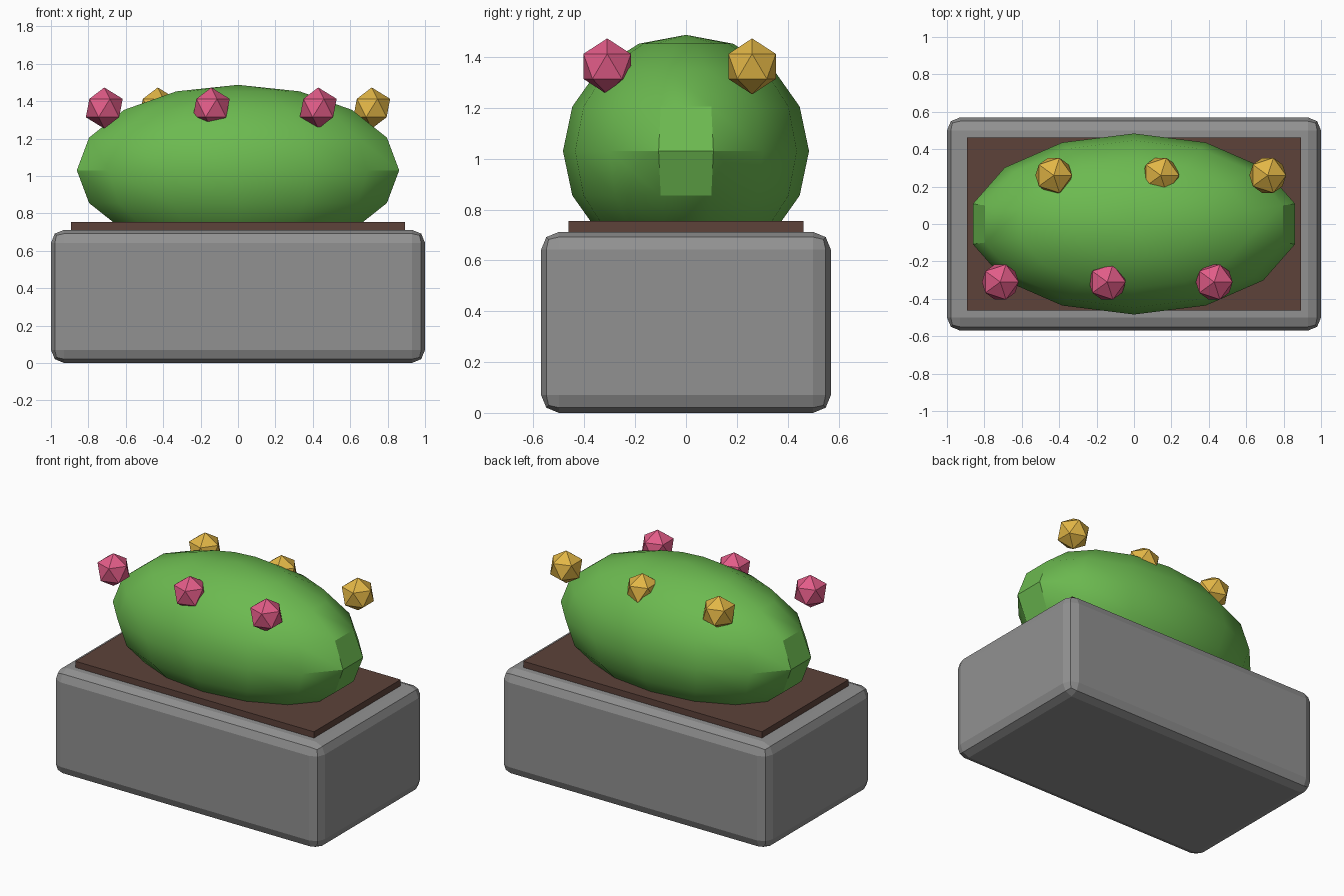
import bpy

if "Cube" in bpy.data.objects:
    bpy.data.objects.remove(bpy.data.objects["Cube"])


def material(name, r, g, b):
    """Flat colour from 0-255 sRGB values."""
    lin = [((c / 255 + 0.055) / 1.055) ** 2.4 for c in (r, g, b)]
    m = bpy.data.materials.new(name)
    m.diffuse_color = (*lin, 1)
    m.use_nodes = True
    m.node_tree.nodes["Principled BSDF"].inputs["Base Color"].default_value = m.diffuse_color
    return m


def finish(name, mat, scale=None):
    ob = bpy.context.object
    ob.name = name
    if scale:
        ob.scale = scale
        bpy.ops.object.transform_apply(location=False, rotation=False, scale=True)
    ob.data.materials.append(mat)
    return ob


def box(name, mat, size, z0):
    bpy.ops.mesh.primitive_cube_add(size=1, location=(0, 0, z0 + size[2] / 2))
    return finish(name, mat, size)


stone = material("stone grey", 145, 145, 145)
earth = material("soil brown", 93, 66, 58)
leaf = material("leaf green", 108, 186, 80)
pink = material("petal pink", 226, 92, 136)
yellow = material("petal yellow", 226, 182, 70)

# Stone planter with rounded edges
planter = box("planter", stone, (2.0, 1.14, 0.712), 0)
bev = planter.modifiers.new("rounded edges", 'BEVEL')
bev.width = 0.07
bev.segments = 2

# Soil slab on top
box("soil", earth, (1.786, 0.926, 0.10), 0.654)

# Bush
bpy.ops.mesh.primitive_uv_sphere_add(segments=14, ring_count=8, radius=1,
                                     location=(0, 0, 1.03))
finish("bush", leaf, (0.884, 0.484, 0.457))
bpy.ops.object.shade_smooth_by_angle()

# Blossoms alternating between the front and back rows
for i in range(6):
    front = i % 2 == 0
    bpy.ops.mesh.primitive_ico_sphere_add(
        subdivisions=1, radius=0.11,
        location=(-0.715 + 0.286 * i, -0.31 if front else 0.26, 1.363))
    finish(f"blossom_{i + 1}", pink if front else yellow)
